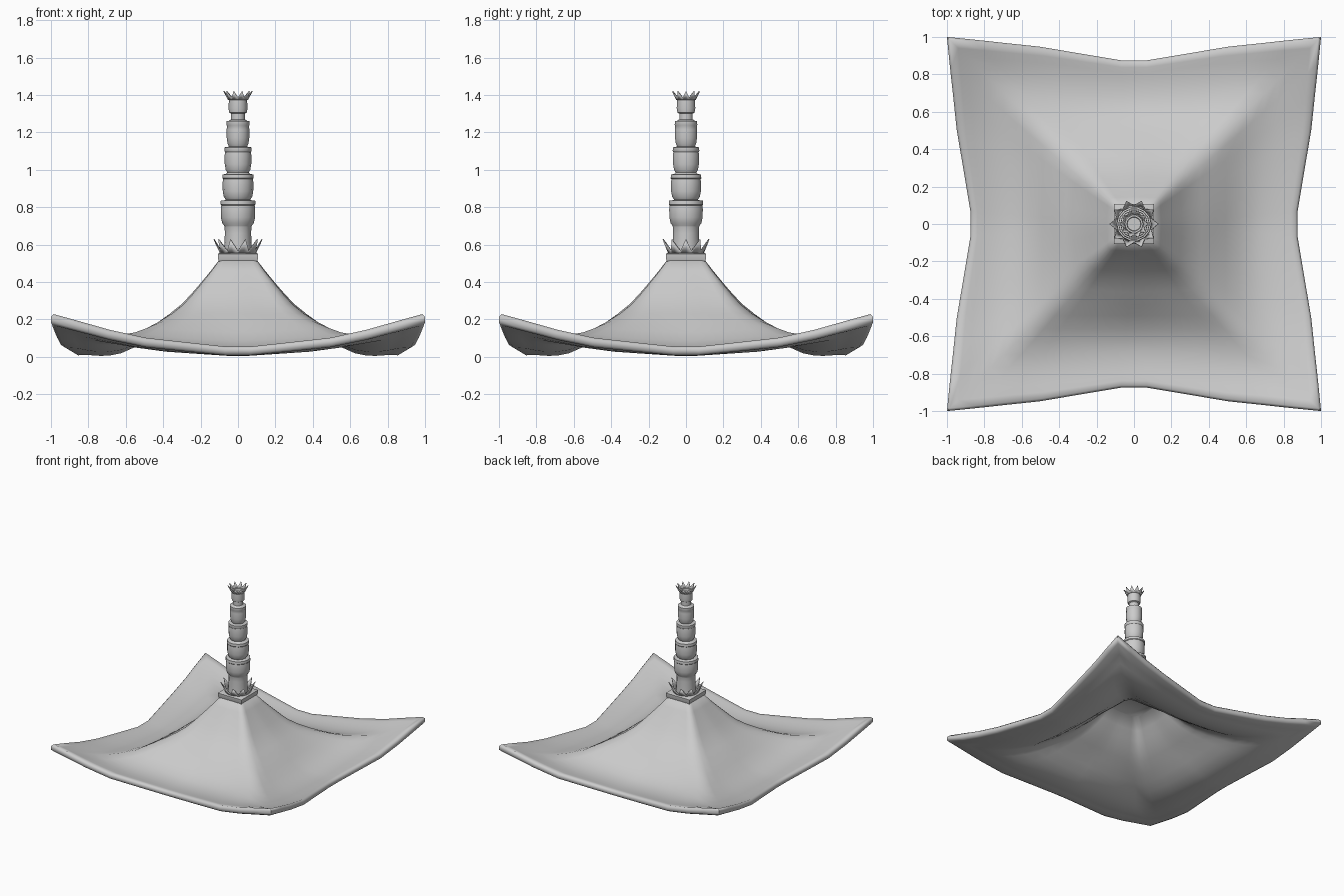
import bpy, bmesh, math

if "Cube" in bpy.data.objects:
    bpy.data.objects.remove(bpy.data.objects["Cube"])


def finish(name, bm, angle=50):
    bmesh.ops.recalc_face_normals(bm, faces=bm.faces)
    me = bpy.data.meshes.new(name)
    bm.to_mesh(me)
    bm.free()
    ob = bpy.data.objects.new(name, me)
    bpy.context.collection.objects.link(ob)
    bpy.ops.object.select_all(action='DESELECT')
    ob.select_set(True)
    bpy.context.view_layer.objects.active = ob
    bpy.ops.object.shade_smooth_by_angle(angle=math.radians(angle))
    return ob


def loft(bm, rings, cap_start=False, cap_end=False):
    rows = [[bm.verts.new(p) for p in ring] for ring in rings]
    n = len(rows[0])
    for a, b in zip(rows, rows[1:]):
        for i in range(n):
            j = (i + 1) % n
            bm.faces.new((a[i], a[j], b[j], b[i]))
    if cap_start:
        bm.faces.new(rows[0])
    if cap_end:
        bm.faces.new(rows[-1])


# Roof sheet: each square ring runs from a side middle to a swept-up corner
HALF = [(.07, 0, 0), (.28, .28, .13), (.5, .58, .27), (.7, .75, .52), (.86, .89, .78)]
STEPS = [(-1, 1, 1)] + [(-t, a, b) for t, a, b in reversed(HALF)] + HALF


def roof_ring(corner, corner_z, mid, mid_z):
    soft = 1 - .06 * max(0, min(1, (.62 - corner) / .25))  # rounded hips near the peak
    ring = []
    for k in range(4):
        c, s = round(math.cos(k * math.pi / 2)), round(math.sin(k * math.pi / 2))
        for t, fr, fz in STEPS:
            x = t * corner
            y = -(mid + (corner - mid) * fr)
            if t == -1:
                x, y = x * soft, y * soft
            ring.append((c * x - s * y, s * x + c * y, mid_z + (corner_z - mid_z) * fz))
    return ring


TOP = [(.095, .525, .095, .525), (.14, .46, .145, .46), (.20, .385, .207, .385),
       (.245, .33, .255, .33), (.29, .28, .303, .28), (.35, .232, .365, .23),
       (.42, .19, .432, .182), (.49, .158, .49, .132), (.56, .13, .56, .086),
       (.63, .117, .625, .057), (.70, .112, .68, .046), (.77, .122, .73, .043),
       (.83, .142, .77, .045), (.89, .172, .81, .049), (.94, .20, .838, .054),
       (.985, .228, .863, .055)]
RIM = [(1.0, .215, .875, .042), (1.0, .185, .872, .018), (.975, .165, .855, .008)]
under = [(c, cz - .034, m, max(mz - .038, .003)) for c, cz, m, mz in reversed(TOP[1:-2])]
bm = bmesh.new()
loft(bm, [roof_ring(*r) for r in TOP + RIM + under], True, True)
finish("roof", bm, 80)


# Square slab under the finial
def square(r, z):
    return [(x * r, y * r, z) for x, y in ((-1, -1), (1, -1), (1, 1), (-1, 1))]


bm = bmesh.new()
loft(bm, [square(.098, .505), square(.106, .52), square(.108, .55), square(.098, .555)], True, True)
finish("finial_slab", bm, 30)


# Turned spire with stacked round-bottomed cups
def circle(r, z, n):
    return [(r * math.cos(2 * math.pi * i / n), r * math.sin(2 * math.pi * i / n), z) for i in range(n)]


profile = [(.076, .55), (.070, .66), (.072, .695)]
for z, r in ((.70, .094), (.84, .084), (.985, .073), (1.125, .062)):
    profile += [(r * .78, z), (r * .9, z + .015), (r * .97, z + .045), (r * .98, z + .09),
                (r * .95, z + .11), (r, z + .115), (r * .98, z + .135), (r * .78, z + .137)]
profile += [(.037, 1.27), (.037, 1.30), (.047, 1.305), (.051, 1.33), (.048, 1.38), (.038, 1.38), (.036, 1.36)]
bm = bmesh.new()
loft(bm, [circle(r, z, 14) for r, z in profile], True, True)
finish("spire", bm, 40)


# Flared crowns of pointed leaves
def crown(name, z0, r0, valley, r1, tip, r2, n=10):
    bm = bmesh.new()
    base, edge = [], []
    for i in range(2 * n):
        a = math.pi * i / n
        r, z = (r2, tip) if i % 2 == 0 else (r1, valley)
        base.append((r0 * math.cos(a), r0 * math.sin(a), z0))
        edge.append((r * math.cos(a), r * math.sin(a), z))
    loft(bm, [base, edge])
    ob = finish(name, bm, 30)
    mod = ob.modifiers.new("thickness", 'SOLIDIFY')
    mod.thickness = .006


crown("lower_crown", .55, .088, .568, .094, .63, .126)
crown("upper_crown", 1.375, .047, 1.388, .053, 1.422, .073)
